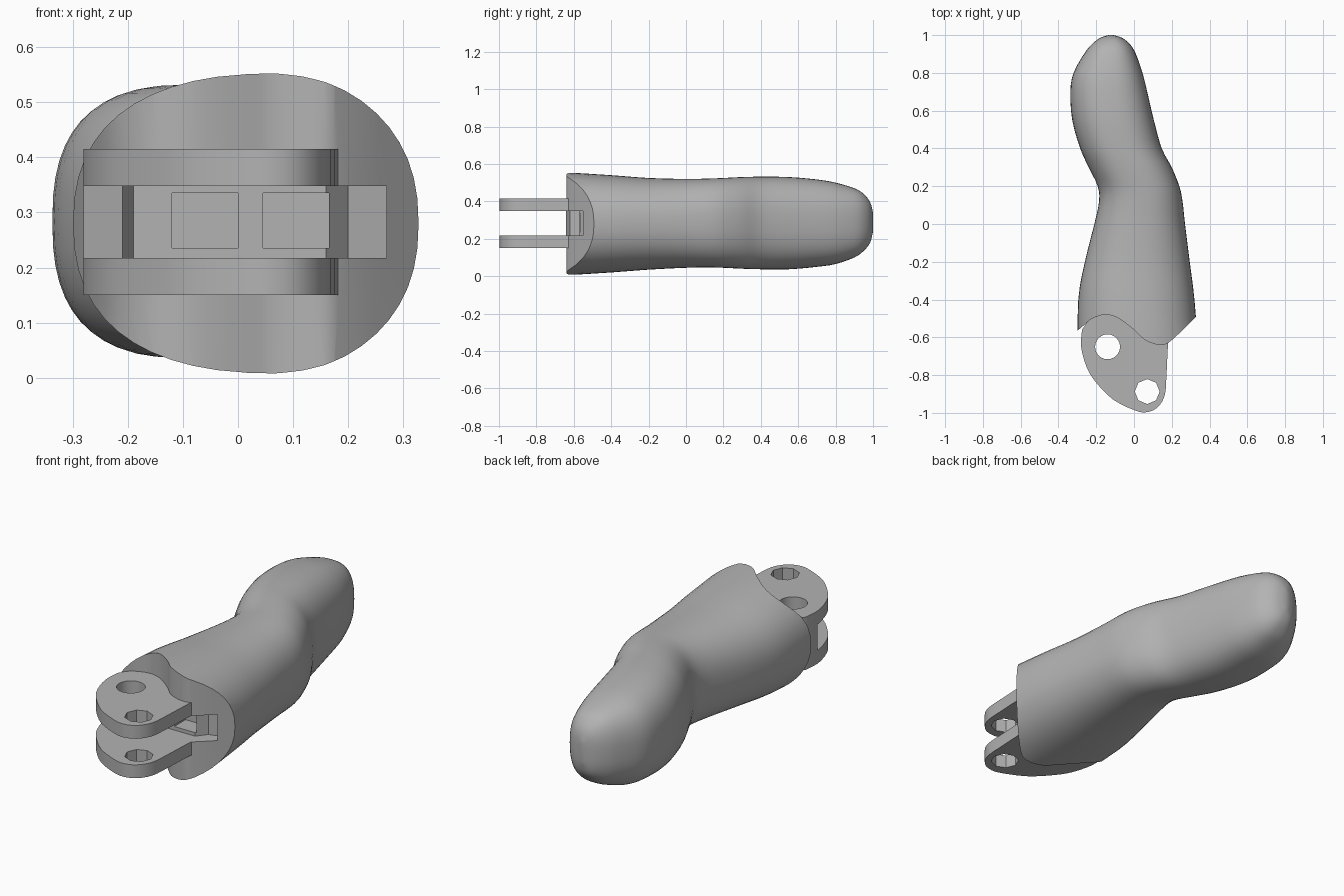
import bpy
import bmesh
from math import cos, sin, pi, copysign
from mathutils import Vector

cube = bpy.data.objects.get("Cube")
if cube:
    bpy.data.objects.remove(cube, do_unlink=True)

grey = bpy.data.materials.new("plain grey")
grey.use_nodes = True
grey.diffuse_color = (0.45, 0.45, 0.45, 1)
grey.node_tree.nodes["Principled BSDF"].inputs["Base Color"].default_value = grey.diffuse_color


def smooth_path(points, steps):
    """Catmull-Rom curve through points of any dimension."""
    pts = [Vector(p) for p in points]
    pts = [pts[0]] + pts + [pts[-1]]
    out = []
    for a, b, c, d in zip(pts, pts[1:], pts[2:], pts[3:]):
        for i in range(steps):
            t = i / steps
            out.append(b + (c - a) * t / 2 + (a * 2 - b * 5 + c * 4 - d) * t * t / 2
                       + (b * 3 - a - c * 3 + d) * t ** 3 / 2)
    return out + [pts[-1]]


def finish(name, bm):
    bmesh.ops.recalc_face_normals(bm, faces=bm.faces)
    mesh = bpy.data.meshes.new(name)
    bm.to_mesh(mesh)
    bm.free()
    mesh.materials.append(grey)
    obj = bpy.data.objects.new(name, mesh)
    bpy.context.collection.objects.link(obj)
    return obj


def prism(name, outline, low, high):
    """Flat outline in plan, extruded upward."""
    bm = bmesh.new()
    face = bm.faces.new([bm.verts.new((p[0], p[1], low)) for p in outline])
    top = bmesh.ops.extrude_face_region(bm, geom=[face])["geom"]
    bmesh.ops.translate(bm, vec=(0, 0, high - low),
                        verts=[v for v in top if isinstance(v, bmesh.types.BMVert)])
    return finish(name, bm)


def disc(x, y, radius, sides):
    return [(x + radius * cos(2 * pi * i / sides), y + radius * sin(2 * pi * i / sides))
            for i in range(sides)]


def combine(target, other, operation):
    mod = target.modifiers.new(operation, "BOOLEAN")
    mod.operation = operation
    mod.solver = "EXACT"
    mod.object = other
    bpy.ops.object.select_all(action="DESELECT")
    bpy.context.view_layer.objects.active = target
    target.select_set(True)
    bpy.ops.object.modifier_apply(modifier=mod.name)
    bpy.data.objects.remove(other, do_unlink=True)


# Finger body: y, left edge, right edge, bottom, top
stations = [
    (-0.72, -0.3, 0.345, 0, 0.56), (-0.4, -0.295, 0.32, 0.02, 0.54),
    (-0.2, -0.26, 0.295, 0.035, 0.525), (0, -0.21, 0.27, 0.045, 0.52),
    (0.12, -0.185, 0.257, 0.047, 0.522), (0.2, -0.192, 0.24, 0.045, 0.525),
    (0.3, -0.24, 0.2, 0.04, 0.53), (0.4, -0.285, 0.147, 0.037, 0.532),
    (0.55, -0.327, 0.105, 0.037, 0.53), (0.7, -0.337, 0.07, 0.05, 0.517),
    (0.8, -0.32, 0.045, 0.065, 0.5), (0.9, -0.265, 0.01, 0.1, 0.47),
    (0.95, -0.225, -0.02, 0.135, 0.44), (0.985, -0.18, -0.062, 0.18, 0.395),
    (1, -0.135, -0.11, 0.24, 0.34)]
bm = bmesh.new()
rings = []
SIDES = 48
for y, left, right, low, high in smooth_path(stations, 3):
    power = 2 / (2.3 + 0.25 * max(0, min(1, y + 0.2)))
    ring = []
    for i in range(SIDES):
        c, s = cos(2 * pi * i / SIDES), sin(2 * pi * i / SIDES)
        ring.append(bm.verts.new((
            (left + right) / 2 + (right - left) / 2 * copysign(abs(c) ** power, c), y,
            (low + high) / 2 + (high - low) / 2 * copysign(abs(s) ** power, s))))
    rings.append(ring)
for a, b in zip(rings, rings[1:]):
    for i in range(SIDES):
        j = (i + 1) % SIDES
        bm.faces.new((a[i], a[j], b[j], b[i]))
bm.faces.new(rings[0])
bm.faces.new(rings[-1])
finger = finish("finger_body", bm)

# Wavy front end of the body
wave = smooth_path([(-0.31, -0.575), (-0.27, -0.54), (-0.22, -0.5), (-0.15, -0.48),
                    (-0.08, -0.5), (0, -0.56), (0.06, -0.615), (0.14, -0.64),
                    (0.2, -0.615), (0.34, -0.48)], 3)
combine(finger, prism("front_cutter", [(-0.6, -0.575)] + wave + [(0.6, -0.23), (0.6, -1.3), (-0.6, -1.3)],
                      -0.2, 0.8), "DIFFERENCE")

# Hinge tongue, later split into two lugs
nose = smooth_path([(-0.275, -0.56), (-0.28, -0.65), (-0.25, -0.76), (-0.2, -0.84),
                    (-0.11, -0.93), (0, -0.985), (0.06, -0.997), (0.12, -0.975),
                    (0.162, -0.91), (0.172, -0.8), (0.18, -0.64), (0.19, -0.6)], 3)
combine(finger, prism("hinge_tongue", nose + [(0.19, -0.5), (0.1, -0.44), (-0.2, -0.44)],
                      0.15, 0.415), "UNION")

# Slot between the lugs, running into the body
combine(finger, prism("slot_cutter", [
    (-0.4, -1.2), (0.27, -1.2), (0.27, -0.5), (0.2, -0.52), (0.16, -0.57),
    (-0.19, -0.57), (-0.21, -0.62), (-0.4, -0.68)], 0.217, 0.348), "DIFFERENCE")

# Cord channels in the slot floor
for left, right, back in ((-0.12, 0, -0.42), (0.045, 0.165, -0.48)):
    outline = [(left, -0.62), (right, -0.62), (right, back), (left, back)]
    combine(finger, prism("channel_cutter", outline, 0.235, 0.335), "DIFFERENCE")

# Pin holes through both lugs
for x, y, sides in ((-0.14, -0.65, 24), (0.07, -0.887, 8)):
    combine(finger, prism("pin_hole_cutter", disc(x, y, 0.066, sides), 0.05, 0.5), "DIFFERENCE")

bpy.ops.object.shade_smooth_by_angle(angle=pi / 6)
